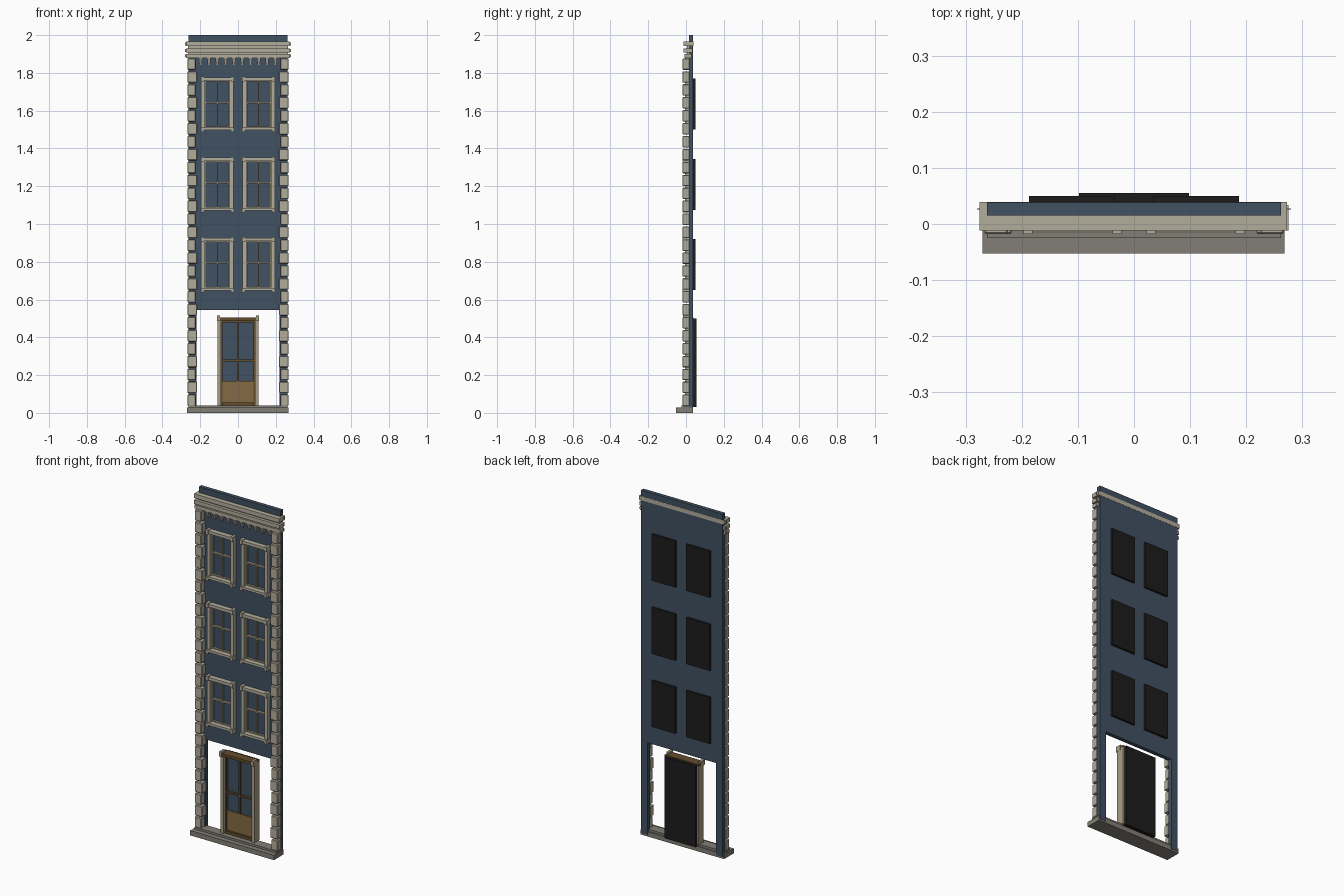
import bpy, bmesh


def material(name, rgb):
    m = bpy.data.materials.new(name)
    m.diffuse_color = (*rgb, 1)
    return m


BLUE = material("slate blue", (0.052, 0.082, 0.122))
STONE = material("pale stone", (0.45, 0.42, 0.33))
GREY = material("grey stone", (0.225, 0.212, 0.18))
BLACK = material("black backing", (0.012, 0.012, 0.012))
WOOD = material("light wood", (0.23, 0.145, 0.06))
DARK = material("dark wood", (0.125, 0.072, 0.024))
TAN = material("tan trim", (0.40, 0.345, 0.235))


def finish(name, bm, mat):
    bmesh.ops.recalc_face_normals(bm, faces=bm.faces[:])
    me = bpy.data.meshes.new(name)
    bm.to_mesh(me)
    bm.free()
    me.materials.append(mat)
    ob = bpy.data.objects.new(name, me)
    bpy.context.collection.objects.link(ob)
    return ob


def boxes(name, mat, parts, bevel=0):
    """One object from boxes given as (x0, x1, y0, y1, z0, z1)."""
    bm = bmesh.new()
    for x0, x1, y0, y1, z0, z1 in parts:
        for v in bmesh.ops.create_cube(bm, size=1)["verts"]:
            v.co.x = x1 if v.co.x > 0 else x0
            v.co.y = y1 if v.co.y > 0 else y0
            v.co.z = z1 if v.co.z > 0 else z0
    if bevel:
        bmesh.ops.bevel(bm, geom=bm.edges[:], offset=bevel, segments=1, affect='EDGES')
    return finish(name, bm, mat)


def mirrored(parts):
    return parts + [(-b[1], -b[0]) + tuple(b[2:]) for b in parts]


# Wall sheet with window openings and the open ground floor
xs = [-0.262, -0.22, -0.18, -0.038, 0.038, 0.18, 0.22, 0.262]
zs = [0.01, 0.545, 0.66, 0.915, 1.085, 1.335, 1.51, 1.76, 2.0]
bm = bmesh.new()
grid = [[bm.verts.new((x, 0.015, z)) for z in zs] for x in xs]
for i in range(len(xs) - 1):
    for j in range(len(zs) - 1):
        shopfront = j == 0 and 0 < i < 6
        window = i in (2, 4) and j in (2, 4, 6)
        if not (shopfront or window):
            bm.faces.new((grid[i][j], grid[i + 1][j], grid[i + 1][j + 1], grid[i][j + 1]))
ext = bmesh.ops.extrude_face_region(bm, geom=bm.faces[:])["geom"]
for v in ext:
    if isinstance(v, bmesh.types.BMVert):
        v.co.y = 0.043 - 0.005
finish("wall", bm, BLUE)

# Ground step and its thin upper course
boxes("base_step", GREY, [(-0.27, 0.268, -0.053, 0.036, 0, 0.028)])
boxes("base_course", GREY, [(-0.262, 0.262, -0.025, 0.03, 0.028, 0.04)])

# Corner stones, alternating in width
stones = []
count, z_low, z_high = 27, 0.036, 1.885
pitch = (z_high - z_low) / count
for k in range(count):
    z = z_low + k * pitch
    inner = 0.218 if k % 2 else 0.225
    stones.append((inner, 0.267, -0.018, 0.018, z, z + pitch - 0.008))
boxes("corner_stones", STONE, mirrored(stones), bevel=0.003)

# Stacked cornice mouldings and the frieze behind them
boxes("cornice", STONE, [
    (-0.275, 0.273, -0.012, 0.039, 1.942, 1.966),
    (-0.275, 0.275, -0.012, 0.034, 1.908, 1.930),
    (-0.275, 0.275, -0.008, 0.030, 1.880, 1.900),
    (-0.264, 0.264, 0.004, 0.016, 1.880, 1.950)])
boxes("cornice_fillets", STONE, [
    (-0.280, 0.280, 0.026, 0.028, 1.945, 1.962),
    (-0.280, 0.280, 0.026, 0.028, 1.911, 1.927),
    (-0.280, 0.280, 0.026, 0.028, 1.883, 1.897)])

# Tapered brackets below the cornice
bm = bmesh.new()
for k in range(10):
    x = -0.198 + k * 0.044
    for v in bmesh.ops.create_cube(bm, size=1)["verts"]:
        low = v.co.z < 0
        v.co.x = x + v.co.x * (0.012 if low else 0.020)
        v.co.y = 0.016 if v.co.y > 0 else (0.008 if low else -0.006)
        v.co.z = 1.842 if low else 1.882
finish("cornice_brackets", bm, STONE)

# Windows: casing, lintel, sill, sash bars, glass, backing panel
for row, zb in enumerate((0.638, 1.062, 1.487)):
    zt = zb + 0.294
    casing, sash, glass, backing = [], [], [], []
    a, b, mid = 0.022, 0.197, 0.109
    casing += [(a + 0.002, a + 0.022, -0.006, 0.02, zb + 0.02, zt - 0.01),
               (b - 0.022, b - 0.002, -0.006, 0.02, zb + 0.02, zt - 0.01),
               (a, b, -0.014, 0.02, zt - 0.022, zt - 0.005),
               (a, b, -0.016, 0.02, zb + 0.01, zb + 0.024)]
    for x in (a, b - 0.016):
        casing += [(x, x + 0.016, -0.018, 0.016, zt - 0.026, zt),
                   (x, x + 0.016, -0.018, 0.016, zb, zb + 0.018)]
    l, r, lo, hi = a + 0.021, b - 0.021, zb + 0.022, zt - 0.02
    zm = (lo + hi) / 2 + 0.008
    sash += [(l, l + 0.006, 0.012, 0.026, lo, hi),
             (r - 0.006, r, 0.012, 0.026, lo, hi),
             (l, r, 0.012, 0.026, lo, lo + 0.007),
             (l, r, 0.012, 0.026, hi - 0.007, hi),
             (l, r, 0.010, 0.026, zm - 0.004, zm + 0.004),
             (mid - 0.003, mid + 0.003, 0.012, 0.026, lo, hi)]
    glass += [(l - 0.003, r + 0.003, 0.024, 0.03, lo, hi)]
    backing += [(0.035, 0.187, 0.0375, 0.05, zb + 0.013, zt - 0.012)]
    boxes(f"window_casing_{row}", STONE, mirrored(casing))
    boxes(f"window_sash_{row}", TAN, mirrored(sash))
    boxes(f"window_glass_{row}", BLUE, mirrored(glass))
    boxes(f"window_backing_{row}", BLACK, mirrored(backing))

# Door surround
boxes("door_casing", TAN, mirrored([(0.090, 0.109, -0.006, 0.04, 0.038, 0.495)]))
boxes("door_lintel", DARK, [(-0.109, 0.109, -0.012, 0.04, 0.49, 0.506)])
boxes("door_corbels", TAN, mirrored([(0.094, 0.110, -0.015, 0.02, 0.486, 0.516)]))

# Door leaf: frame bars, glass and lower panel
boxes("door_frame", DARK, mirrored([(0.082, 0.091, 0.012, 0.036, 0.038, 0.49)]) + [
    (-0.085, 0.085, 0.012, 0.036, 0.478, 0.49),
    (-0.085, 0.085, 0.012, 0.036, 0.272, 0.282),
    (-0.085, 0.085, 0.004, 0.036, 0.038, 0.056),
    (-0.004, 0.004, 0.012, 0.036, 0.17, 0.485)])
boxes("door_panel", WOOD, [(-0.083, 0.083, 0.015, 0.036, 0.05, 0.17)])
boxes("door_glass", BLUE, [(-0.084, 0.084, 0.024, 0.034, 0.168, 0.485)])
boxes("door_backing", BLACK, [(-0.098, 0.098, 0.034, 0.055, 0.03, 0.5)])
